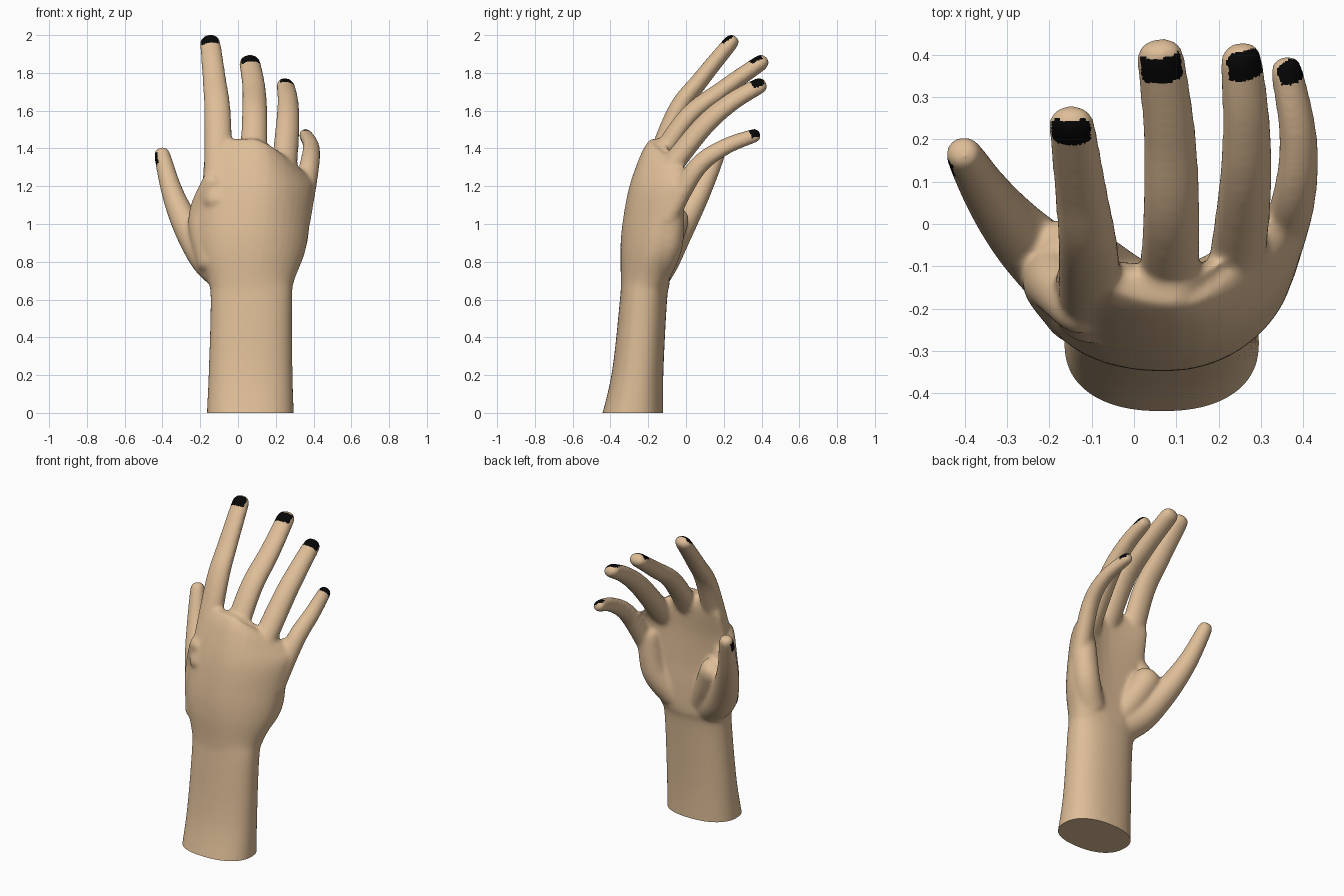
import bpy, bmesh, math
from mathutils import Vector

if "Cube" in bpy.data.objects:
    bpy.data.objects.remove(bpy.data.objects["Cube"])

SEG = 40


def material(name, rgb):
    m = bpy.data.materials.new(name)
    m.diffuse_color = (*rgb, 1)
    m.use_nodes = True
    m.node_tree.nodes["Principled BSDF"].inputs["Base Color"].default_value = m.diffuse_color
    return m


def spline(rows, steps=6):
    """Catmull-Rom interpolation through rows of numbers."""
    out = []
    for i in range(len(rows) - 1):
        a, b, c, d = (rows[min(max(i + k, 0), len(rows) - 1)] for k in (-1, 0, 1, 2))
        for s in range(steps):
            t = s / steps
            out.append([0.5 * (2 * q + (r - p) * t + (2 * p - 5 * q + 4 * r - w) * t * t
                               + (3 * q - p - 3 * r + w) * t ** 3)
                        for p, q, r, w in zip(a, b, c, d)])
    return out + [list(rows[-1])]


def loft(bm, rings):
    vs = [[bm.verts.new(p) for p in ring] for ring in rings]
    for a, b in zip(vs, vs[1:]):
        for i in range(SEG):
            j = (i + 1) % SEG
            bm.faces.new((a[i], a[j], b[j], b[i]))
    bm.faces.new(vs[0][::-1])
    bm.faces.new(vs[-1])


def digit(bm, path, r0, r1, flat, up):
    """Tapered oval tube with blunt rounded ends; returns nail point and axes."""
    pts = [Vector(p) for p in spline(path)]
    tube, last = [], len(pts) - 1

    def ring(c, t, w):
        s = t.cross(Vector(up)).normalized()
        n = s.cross(t)
        angles = [k * math.tau / SEG for k in range(SEG)]
        tube.append([c + s * w * math.cos(a) + n * w * flat * math.sin(a) for a in angles])
        return s, n

    t = (pts[1] - pts[0]).normalized()
    for k in (4, 3, 2, 1):
        a = math.radians(21 * k)
        ring(pts[0] - t * r0 * .6 * math.sin(a), t, r0 * math.cos(a))
    for i, p in enumerate(pts):
        t = (pts[min(i + 1, last)] - pts[max(i - 1, 0)]).normalized()
        s, n = ring(p, t, r0 + (r1 - r0) * i / last)
    for k in (1, 2, 3, 4):
        a = math.radians(21 * k)
        ring(pts[-1] + t * r1 * .85 * math.sin(a), t, r1 * math.cos(a) ** .65)
    loft(bm, tube)
    return pts[-1] + n * r1 * flat, t, s, n


bm = bmesh.new()

# forearm and palm: z, left, right, back y, palm y, cupping, drop on the little-finger side
levels = [
    (-.10, -.17, .30, -.47, -.12, 0, 0),
    (.20, -.156, .289, -.395, -.12, 0, 0),
    (.60, -.145, .287, -.35, -.10, 0, 0),
    (.70, -.16, .298, -.345, -.085, .02, 0),
    (.85, -.205, .355, -.348, -.09, .075, 0),
    (1.0, -.21, .377, -.337, -.10, .11, 0),
    (1.2, -.19, .396, -.30, -.105, .16, .01),
    (1.38, -.175, .385, -.235, -.10, .20, .13),
    (1.45, -.13, .33, -.19, -.13, .19, .17)]
rings = []
for z, xl, xr, yb, yf, cup, drop in spline(levels):
    ring = []
    for k in range(SEG):
        a = k * math.tau / SEG
        u, v = (math.copysign(abs(f(a)) ** .87, f(a)) for f in (math.cos, math.sin))
        ring.append(Vector(((xl + xr) / 2 + u * (xr - xl) / 2,
                            (yb + yf) / 2 + v * (yf - yb) / 2 + u * u * cup * (1 if u > 0 else .35),
                            z - drop * max(u, 0) ** 1.5)))
    rings.append(ring)
loft(bm, rings)

# four fingers and thumb: path, base and tip radius, flatness, direction of the nail side, nail shift
index_path = [(-.1, -.225, 1.12), (-.108, -.06, 1.57), (-.125, .075, 1.76), (-.147, .235, 1.957)]
middle_path = [(.08, -.2, 1.25), (.088, 0, 1.555), (.085, .2, 1.715), (.063, .39, 1.85)]
ring_path = [(.235, -.16, 1.2), (.262, .08, 1.505), (.265, .24, 1.645), (.253, .385, 1.73)]
pinky_path = [(.325, -.1, 1.03), (.375, .05, 1.29), (.388, .2, 1.405), (.36, .362, 1.468)]
thumb_path = [(-.03, -.2, .72), (-.15, -.13, .81), (-.235, -.06, .93),
              (-.3, .01, 1.05), (-.355, .085, 1.19), (-.402, .165, 1.368)]
digits = [
    (index_path, .08, .055, .74, (0, -1, 0), .004),
    (middle_path, .075, .057, .76, (.1, -1, 0), -.008),
    (ring_path, .073, .051, .82, (.3, -1, 0), .002),
    (pinky_path, .064, .04, .88, (.6, -1, .2), .01),
    (thumb_path, .11, .043, 1, (-1, -.25, 0), -.025)]
nails = []
for path, r0, r1, flat, up, shift in digits:
    tip, t, s, n = digit(bm, path, r0, r1, flat, up)
    nails.append((tip + t * shift, t, s, n, r1 * .84 if flat < 1 else .024))

# web between thumb and index finger, then the two pads of the palm
digit(bm, [(-.12, -.19, .8), (-.175, -.14, .97), (-.18, -.14, 1.08), (-.13, -.2, 1.22)], .1, .06, 1, (-.7, -.7, 0))
digit(bm, [(-.02, -.16, .78), (-.09, -.11, .9), (-.15, -.07, 1.02)], .085, .085, 1, (0, 1, 0))
digit(bm, [(.2, -.16, .76), (.285, -.095, .9), (.315, -.08, 1.12)], .09, .07, 1, (0, 1, 0))

bmesh.ops.recalc_face_normals(bm, faces=bm.faces)
mesh = bpy.data.meshes.new("hand")
bm.to_mesh(mesh)
bm.free()
hand = bpy.data.objects.new("hand", mesh)
bpy.context.collection.objects.link(hand)
bpy.context.view_layer.objects.active = hand
hand.select_set(True)

# fuse the parts into one smooth skin
fuse = hand.modifiers.new("fuse", 'REMESH')
fuse.mode = 'VOXEL'
fuse.voxel_size = .008
soften = hand.modifiers.new("soften", 'SMOOTH')
soften.iterations = 30
for name in ("fuse", "soften"):
    bpy.ops.object.modifier_apply(modifier=name)

# flat cut at the wrist end, then black nails by position and facing
mesh = hand.data
mesh.materials.clear()
mesh.materials.append(material("skin", (.73, .51, .31)))
mesh.materials.append(material("nail black", (.002, .002, .002)))
bm = bmesh.new()
bm.from_mesh(mesh)
bmesh.ops.bisect_plane(bm, geom=bm.verts[:] + bm.edges[:] + bm.faces[:], plane_co=(0, 0, 0),
                       plane_no=(0, 0, 1), clear_inner=True)
bmesh.ops.holes_fill(bm, edges=[e for e in bm.edges if e.is_boundary], sides=0)
bm.normal_update()
for f in bm.faces:
    f.material_index = 0
    for c, t, s, n, half in nails:
        d = f.calc_center_median() - c
        if d.length < .08 and abs(d.dot(t)) < .033 and abs(d.dot(s)) < half and f.normal.dot(n) > .3:
            f.material_index = 1
bm.to_mesh(mesh)
bm.free()
bpy.ops.object.shade_smooth_by_angle(angle=math.radians(40))
